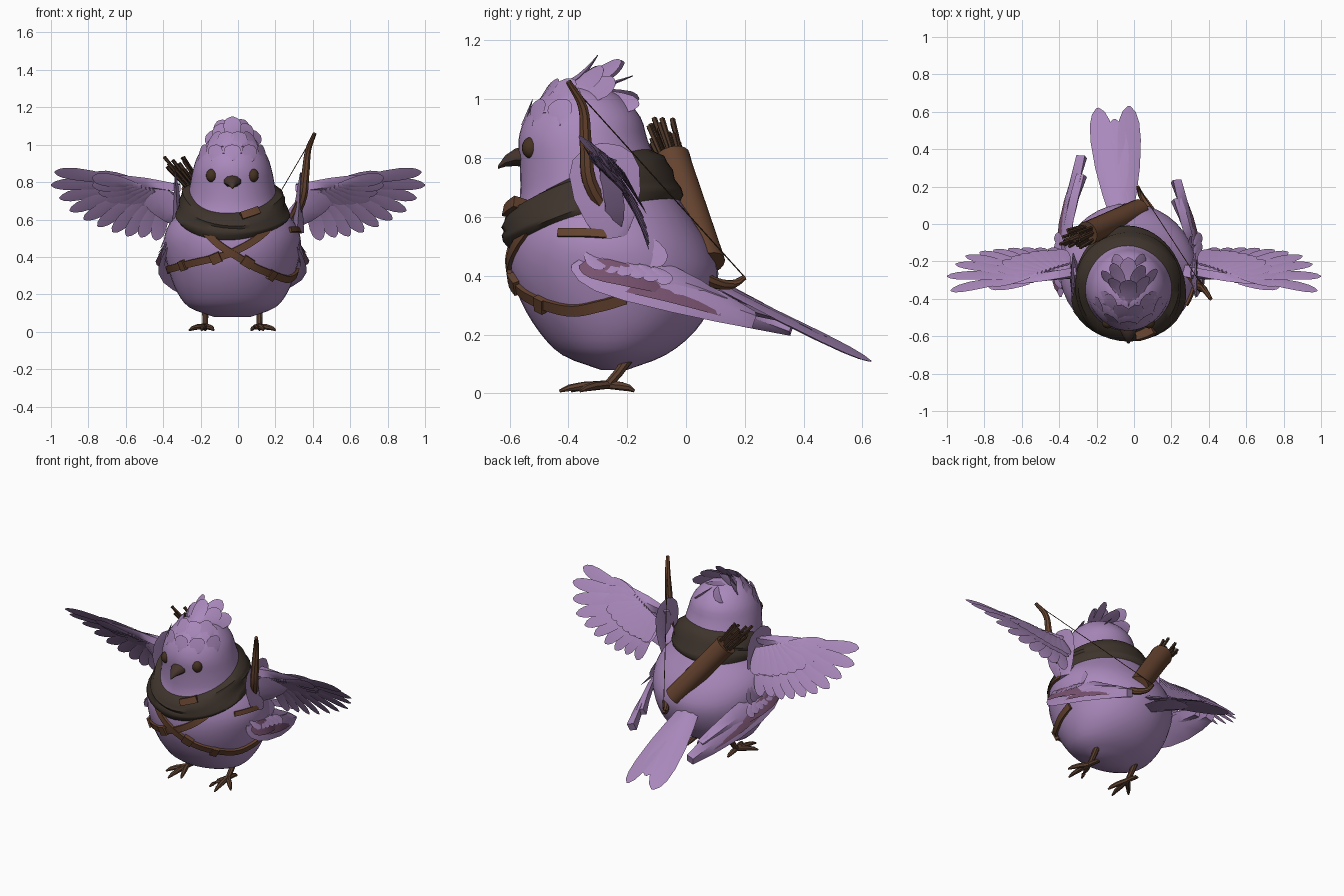
import bpy, bmesh, math, random
from mathutils import Vector as V

random.seed(4)
cube = bpy.data.objects.get("Cube")
if cube:
    bpy.data.objects.remove(cube)


def material(name, rgb):
    m = bpy.data.materials.new(name)
    m.use_nodes = True
    m.diffuse_color = (*rgb, 1)
    bsdf = m.node_tree.nodes["Principled BSDF"]
    bsdf.inputs["Base Color"].default_value = (*rgb, 1)
    bsdf.inputs["Roughness"].default_value = 0.8
    return m


LILAC = material("lilac feathers", (0.40, 0.25, 0.50))
MAUVE = material("mauve wing panel", (0.19, 0.085, 0.16))
CLOTH = material("dark cloth", (0.048, 0.034, 0.025))
LEATHER = material("brown leather", (0.13, 0.056, 0.028))
WOOD = material("dark wood", (0.065, 0.032, 0.019))
SKIN = material("foot brown", (0.11, 0.052, 0.03))
HORN = material("beak brown", (0.06, 0.034, 0.026))
EYE = material("eye brown", (0.06, 0.032, 0.016))


def finish(name, bm, mat, angle=40):
    bmesh.ops.recalc_face_normals(bm, faces=bm.faces)
    me = bpy.data.meshes.new(name)
    bm.to_mesh(me)
    bm.free()
    me.materials.append(mat)
    me.shade_smooth()
    me.set_sharp_from_angle(angle=math.radians(angle))
    bpy.context.collection.objects.link(bpy.data.objects.new(name, me))


def loft(bm, rings, loop=False):
    rows = [[bm.verts.new(p) for p in r] for r in rings]
    n = len(rows[0])
    pairs = list(zip(rows, rows[1:])) + ([(rows[-1], rows[0])] if loop else [])
    for a, b in pairs:
        for i in range(n):
            bm.faces.new((a[i], a[(i + 1) % n], b[(i + 1) % n], b[i]))
    if not loop:
        bm.faces.new(rows[0])
        bm.faces.new(rows[-1])


def smooth_path(pts, steps=5):
    pts = [V(p) for p in pts]
    ext = [2 * pts[0] - pts[1]] + pts + [2 * pts[-1] - pts[-2]]
    out = []
    for a, b, c, d in zip(ext, ext[1:], ext[2:], ext[3:]):
        for k in range(steps):
            t = k / steps
            out.append(b + 0.5 * t * (c - a + t * (2 * a - 5 * b + 4 * c - d + t * (3 * (b - c) + d - a))))
    return out + [pts[-1]]


def tube(bm, pts, r0, r1, sides=8, mid=0):
    pts = [V(p) for p in pts]
    rings = []
    for i, p in enumerate(pts):
        d = (pts[min(i + 1, len(pts) - 1)] - pts[max(i - 1, 0)]).normalized()
        u = d.cross(V((0.31, 0.9, 0.2))).normalized()
        w, t = d.cross(u), i / (len(pts) - 1)
        r = r0 + (r1 - r0) * t + mid * math.sin(math.pi * t)
        rings.append([p + r * (u * math.cos(k * math.tau / sides) + w * math.sin(k * math.tau / sides))
                      for k in range(sides)])
    loft(bm, rings)


# Rounded feather: flattened diamond section that widens, then closes at the tip
SHAPE = [(0, .4), (.2, .7), (.45, .95), (.7, 1), (.86, .85), (.95, .55), (1, .12)]


def feather(bm, root, tip, width, normal, thick=0.008, bend=0.0):
    root, tip = V(root), V(tip)
    d = tip - root
    side = d.cross(V(normal)).normalized()
    n = side.cross(d).normalized()
    rings = []
    for t, w in SHAPE:
        c = root + d * t + n * bend * math.sin(math.pi * t)
        s, h = side * width * w / 2, n * thick * (1.1 - t)
        rings.append([c - s, c + h, c + s, c - h])
    loft(bm, rings)


# Body profile: front y, back y and height, with half width as a second path
CX = -0.03
OUTLINE = [(-.29, -.2, .08), (-.42, -.07, .13), (-.5, .03, .21), (-.56, .09, .31), (-.595, .11, .41),
           (-.6, .08, .5), (-.585, .03, .58), (-.565, -.03, .67), (-.565, -.09, .77), (-.57, -.13, .86),
           (-.545, -.155, .94), (-.49, -.22, 1.01), (-.42, -.31, 1.05)]
HALF = [.1, .23, .295, .335, .36, .365, .335, .26, .23, .212, .185, .13, .06]
PROFILE = list(zip(smooth_path(OUTLINE, 3), [p.x for p in smooth_path([(h, 0, 0) for h in HALF], 3)]))


def surf(a, z, off=0.0):
    # Point on the body: angle a from the front towards +x, at height z
    for (p, hp), (q, hq) in zip(PROFILE, PROFILE[1:]):
        if z <= q.z:
            break
    t = max(0, min(1, (z - p.z) / (q.z - p.z)))
    m, h = p.lerp(q, t), hp + (hq - hp) * t
    return V((CX + (h + off) * math.sin(a), (m.x + m.y) / 2 - ((m.y - m.x) / 2 + off) * math.cos(a), z))


bm = bmesh.new()
N = 40
loft(bm, [[surf(k * math.tau / N, p.z) for k in range(N)] for p, h in PROFILE])
finish("body", bm, LILAC, 60)

# Forehead feathers lie on the head, crest feathers fan up and back
bm = bmesh.new()
for z0, z1, count, spread in [(.91, 1.0, 5, 1.2), (.95, 1.04, 6, 1.3), (.985, 1.07, 4, 1.1)]:
    for i in range(count):
        a = spread * (2 * i / (count - 1) - 1)
        feather(bm, surf(a, z0, -.008), surf(a * .9, z1, .022), .09, surf(a, z0, 1) - surf(a, z0), .01)
finish("forehead_feathers", bm, LILAC)
bm = bmesh.new()
for x, y, z in [(-.03, -.30, 1.15), (-.12, -.29, 1.10), (.07, -.28, 1.10), (-.11, -.21, 1.125), (.04, -.22, 1.13),
                (-.17, -.25, 1.05), (.12, -.24, 1.05), (-.03, -.18, 1.08), (-.10, -.16, 1.0), (.05, -.16, .98)]:
    feather(bm, (CX + (x - CX) * .35, -.43 + .2 * (1.15 - z), 1.03), (x, y, z), .095, ((x - CX) * 8, -.55, .8), .016, -.012)
finish("crest_feathers", bm, LILAC)

# Face
bm = bmesh.new()
for a in (-.56, .56):
    eye = bmesh.ops.create_uvsphere(bm, u_segments=16, v_segments=10, radius=.03)["verts"]
    bmesh.ops.scale(bm, vec=(1, 1, 1.2), verts=eye)
    bmesh.ops.translate(bm, vec=surf(a, .835, -.009), verts=eye)
finish("eyes", bm, EYE)
bm = bmesh.new()
loft(bm, [[V((CX + w * math.sin(k * math.tau / 10), y, z + h * math.cos(k * math.tau / 10))) for k in range(10)]
          for y, z, w, h in [(-.54, .805, .055, .035), (-.58, .803, .042, .03), (-.615, .79, .022, .019), (-.64, .768, .004, .005)]])
finish("beak", bm, HORN)

# Scarf: broad folded band around the neck, dipping to a point at the front
bm = bmesh.new()
FOLDS = [.0, .024, .032, .028, .04, .034, .034, .0]
rings = []
for k in range(48):
    a = k * math.tau / 48
    f = (1 + math.cos(a)) / 2
    low, high = .655 - .165 * f ** 3, .83 - .09 * f - .11 * f ** 3
    rings.append([surf(a, low + (high - low) * i / 7 + .007 * math.sin(3 * a + i), o)
                  for i, o in enumerate(FOLDS)] + [surf(a, (low + high) / 2, -.03)])
loft(bm, rings, True)
finish("scarf", bm, CLOTH, 50)


# Leather straps that follow the body surface
def ribbon(bm, path, width, lift=0.012):
    pts = smooth_path([(math.radians(a), z, 0) for a, z in path])
    pos = [surf(p.x, p.y) for p in pts]
    rings = []
    for i, c in enumerate(pos):
        d = pos[min(i + 1, len(pos) - 1)] - pos[max(i - 1, 0)]
        a, z = pts[i].x, pts[i].y
        n = (surf(a + .05, z) - surf(a - .05, z)).cross(surf(a, z + .02) - surf(a, z - .02)).normalized()
        s = d.cross(n).normalized() * width / 2
        rings.append([c - s - n * .015, c - s + n * lift, c + s + n * lift, c + s - n * .015])
    loft(bm, rings)


bm = bmesh.new()
ribbon(bm, [(-95, .33), (-80, .335), (-55, .35), (-12, .40), (8, .45), (26, .52), (42, .6)], .038)
ribbon(bm, [(-42, .62), (-28, .56), (-12, .47), (5, .40), (25, .335), (58, .285), (80, .30), (95, .325)], .038, .015)
ribbon(bm, [(60, .545), (75, .545), (90, .54)], .028)
finish("chest_straps", bm, LEATHER)
bm = bmesh.new()
for a, z, da, dz in [(-14, .395, 4, .01), (13, .375, 4, -.015), (38, .305, 3, -.007), (-48, .357, 3, .004)]:
    ribbon(bm, [(a - da, z - dz), (a + da, z + dz)], .054, .022)
finish("strap_buckles", bm, LEATHER)
bm = bmesh.new()
ribbon(bm, [(8, .61), (17, .625), (26, .64)], .04, .05)
finish("scarf_clasp", bm, LEATHER)


# Spread wings: every feather lies on one cupped sheet that slopes back and down
def wing_point(s, x, z, lift=0.0):
    drop = .87 - z
    return V((s * x, -.375 + drop * .72 + .055 * math.sin(math.pi * max(0, drop) / .37) - lift, z - lift * .6))


TIPS = [(.98, .855), (1, .785), (.955, .715), (.9, .65), (.825, .605), (.75, .57), (.67, .54), (.595, .52), (.52, .515), (.44, .50)]
for s, label in ((1, "left"), (-1, "right")):
    face = (0, .81, .58)
    bm = bmesh.new()
    for i, (x, z) in enumerate(TIPS):
        u = i / (len(TIPS) - 1)
        feather(bm, wing_point(s, .62 - .24 * u, .80 - .09 * u, .002 * i), wing_point(s, x, z, .002 * i), .08, face, .006, .01)
    finish(label + "_wing_feathers", bm, LILAC)
    bm = bmesh.new()
    for lift in (-.015, .018):
        for i, (x, z) in enumerate(TIPS):
            u = i / (len(TIPS) - 1)
            rx, rz = .56 - .2 * u, .80 - .06 * u
            feather(bm, wing_point(s, rx, rz, lift), wing_point(s, rx + (x - rx) * .52, rz + (z - rz) * .55, lift * .5), .085, face, .008)
    finish(label + "_wing_coverts", bm, LILAC)
    bm = bmesh.new()
    feather(bm, wing_point(s, .31, .77), wing_point(s, .72, .81), .09, face, .035)
    feather(bm, (s * .24, -.25, .56), wing_point(s, .5, .76), .17, face, .04)
    feather(bm, (s * .315, -.25, .53), (s * .335, -.29, .85), .24, (s, 0, .1), .035)
    finish(label + "_wing_arm", bm, LILAC, 60)

    # Folded wing lying along the flank, rounded at the shoulder, with mauve panels
    tip = V((.225, .23, .25)) if s > 0 else V((-.28, .36, .225))
    root = V((CX + s * .362, -.39, .43))
    out = V((s, .35, .5)).normalized()
    bm = bmesh.new()
    feather(bm, tip, root, .17, out, .03, .035)
    feather(bm, tip + V((0, -.1, .06)), root + V((0, .05, .03)), .13, out, .03, .03)
    for i in range(6):
        p = root + V((-s * .012, .05 + .045 * i, .045 - .01 * i))
        feather(bm, p, p + V((s * .04, .06, -.05)), .06, out, .008)
    finish(label + "_folded_wing", bm, LILAC)
    bm = bmesh.new()
    for t0, t1, dz, w in [(.03, .5, -.005, .09), (.15, .8, -.03, .06)]:
        a, b = root.lerp(tip, t0), root.lerp(tip, t1)
        feather(bm, b + out * .042 + V((0, 0, dz)), a + out * .026 + V((0, 0, dz)), w, out, .004, .028)
    finish(label + "_folded_wing_panels", bm, MAUVE)

    # Ruffled flank feathers
    bm = bmesh.new()
    for i in range(6):
        a, z = s * random.uniform(1.3, 2.0), random.uniform(.44, .56)
        feather(bm, surf(a, z, -.02), surf(a + s * .1, z - .1, .018), .08, (s, 0, .2), .008)
    finish(label + "_flank_feathers", bm, LILAC)

    # Leg with three front toes and one back toe
    bm = bmesh.new()
    x = CX + s * .145
    ankle = V((x, -.265, .03))
    tube(bm, [(x, -.19, .125), (x, -.23, .07), ankle], .018, .015)
    for dx, y in [(s * .085, -.36), (s * .02, -.43), (-s * .045, -.39), (0, -.175)]:
        end = V((x + dx, y, .008))
        tube(bm, [ankle, ankle.lerp(end, .5) + V((0, 0, .006)), ankle.lerp(end, .8) + V((0, 0, .006)), end], .015, .005, 7, .004)
    finish(label + "_foot", bm, SKIN)

# Tail: outer feathers roll away from the middle one
bm = bmesh.new()
for rx, tx, ty, lift, roll in [(-.11, -.195, .62, 0, -.25), (-.03, -.025, .63, .004, .25), (-.07, -.105, .56, .012, 0)]:
    feather(bm, (rx, .06, .385 + lift), (tx, ty, .105 + (.63 - ty) * .5 + lift), .13, (roll, .45, .9), .012)
feather(bm, (CX - .03, .02, .34), (-.08, .36, .24), .17, (0, .45, .9), .03)
finish("tail", bm, LILAC)

# Quiver with arrows
low, top = V((.03, .075, .44)), V((-.25, -.05, .80))
axis = (top - low).normalized()
bm = bmesh.new()
tube(bm, [low, low + axis * .02, low.lerp(top, .5), top - axis * .03, top - axis * .02, top], .06, .065, 16)
finish("quiver", bm, LEATHER)
bm = bmesh.new()
for i in range(24):
    r = V((random.uniform(-.045, .04), random.uniform(-.035, .035), random.uniform(-.02, .02)))
    tube(bm, [top + r - axis * .05, top + r * 1.4 + axis * random.uniform(.08, .16)], .006, .01, 5)
finish("arrows", bm, WOOD)

# Bow slung across the back, and its string
bow_path = smooth_path([(.41, -.40, 1.06), (.375, -.35, .97), (.36, -.34, .84), (.335, -.315, .69),
                        (.22, -.15, .5), (.1, .06, .39), (.04, .15, .37), (.02, .2, .395)])
bm = bmesh.new()
tube(bm, bow_path, .01, .009, 8, .016)
finish("bow", bm, LEATHER)
bm = bmesh.new()
tube(bm, [bow_path[0], bow_path[-1]], .0022, .0022, 5)
finish("bow_string", bm, WOOD)
